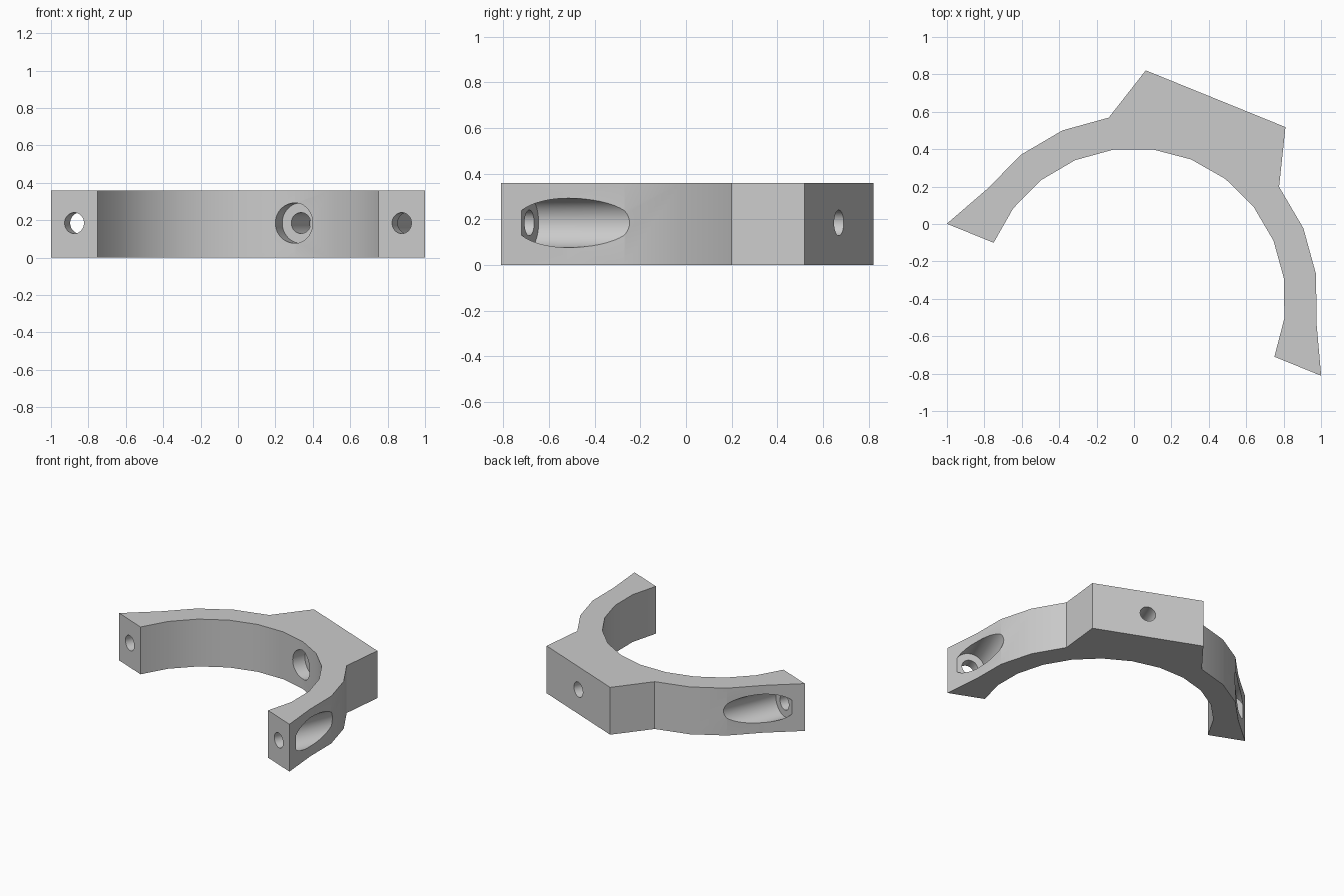
import bpy, bmesh
from math import radians, sin, cos
from mathutils import Matrix

cube = bpy.data.objects.get("Cube")
if cube:
    bpy.data.objects.remove(cube, do_unlink=True)

HEIGHT, HOLE_Z = 0.36, 0.185
INNER_R, OUTER_R = 0.81, 0.983
FOOT_X, BLOCK_X, BLOCK_Y = 1.08, 0.403, 1.16

grey = bpy.data.materials.new("plain grey")
grey.use_nodes = True
colour = (0.6, 0.6, 0.6, 1)
grey.diffuse_color = colour
grey.node_tree.nodes["Principled BSDF"].inputs["Base Color"].default_value = colour


def arc(radius, degrees):
    return [(radius * cos(radians(a)), radius * sin(radians(a))) for a in degrees]


def make_object(name, bm):
    mesh = bpy.data.meshes.new(name)
    bmesh.ops.recalc_face_normals(bm, faces=bm.faces)
    bm.to_mesh(mesh)
    bm.free()
    mesh.materials.append(grey)
    obj = bpy.data.objects.new(name, mesh)
    bpy.context.collection.objects.link(obj)
    return obj


def drill(body, x, y0, y1, radius):
    """Cut a round hole running along y from y0 to y1."""
    bm = bmesh.new()
    place = Matrix.Translation((x, (y0 + y1) / 2, HOLE_Z)) @ Matrix.Rotation(radians(90), 4, 'X')
    bmesh.ops.create_cone(bm, cap_ends=True, segments=48, radius1=radius,
                          radius2=radius, depth=y1 - y0, matrix=place)
    cutter = make_object("hole_cutter", bm)
    cutter.hide_render = True
    mod = body.modifiers.new("hole", 'BOOLEAN')
    mod.operation, mod.solver, mod.object = 'DIFFERENCE', 'EXACT', cutter
    bpy.context.view_layer.objects.active = body
    bpy.ops.object.modifier_apply(modifier=mod.name)
    bpy.data.objects.remove(cutter, do_unlink=True)


# Half ring with pointed feet and a square mounting block at the back
right = [(FOOT_X, 0)] + arc(OUTER_R, range(15, 61, 15)) + [(BLOCK_X, BLOCK_Y)]
left = [(-x, y) for x, y in reversed(right)]
outline = right + left + arc(INNER_R, range(180, -1, -15))
bm = bmesh.new()
base = bm.faces.new([bm.verts.new((x, y, 0)) for x, y in outline])
top = bmesh.ops.extrude_face_region(bm, geom=[base])["geom"]
bmesh.ops.translate(bm, vec=(0, 0, HEIGHT),
                    verts=[v for v in top if isinstance(v, bmesh.types.BMVert)])
clamp = make_object("half_ring_clamp", bm)

# Bolt holes with counterbores in both feet
for side in (-1, 1):
    drill(clamp, side * 0.945, -0.1, 0.2, 0.056)
    drill(clamp, side * 0.945, 0.08, 0.75, 0.108)

# Mounting hole through the block, counterbored from inside
drill(clamp, 0, 0.7, 1.3, 0.056)
drill(clamp, 0, 0.6, 0.895, 0.108)

# Turn the clamp and centre it
clamp.data.transform(Matrix.Translation((0, -0.405, 0)) @ Matrix.Rotation(radians(-22.1), 4, 'Z'))
bpy.ops.object.select_all(action='DESELECT')
clamp.select_set(True)
bpy.context.view_layer.objects.active = clamp
bpy.ops.object.shade_smooth_by_angle(angle=radians(30))
